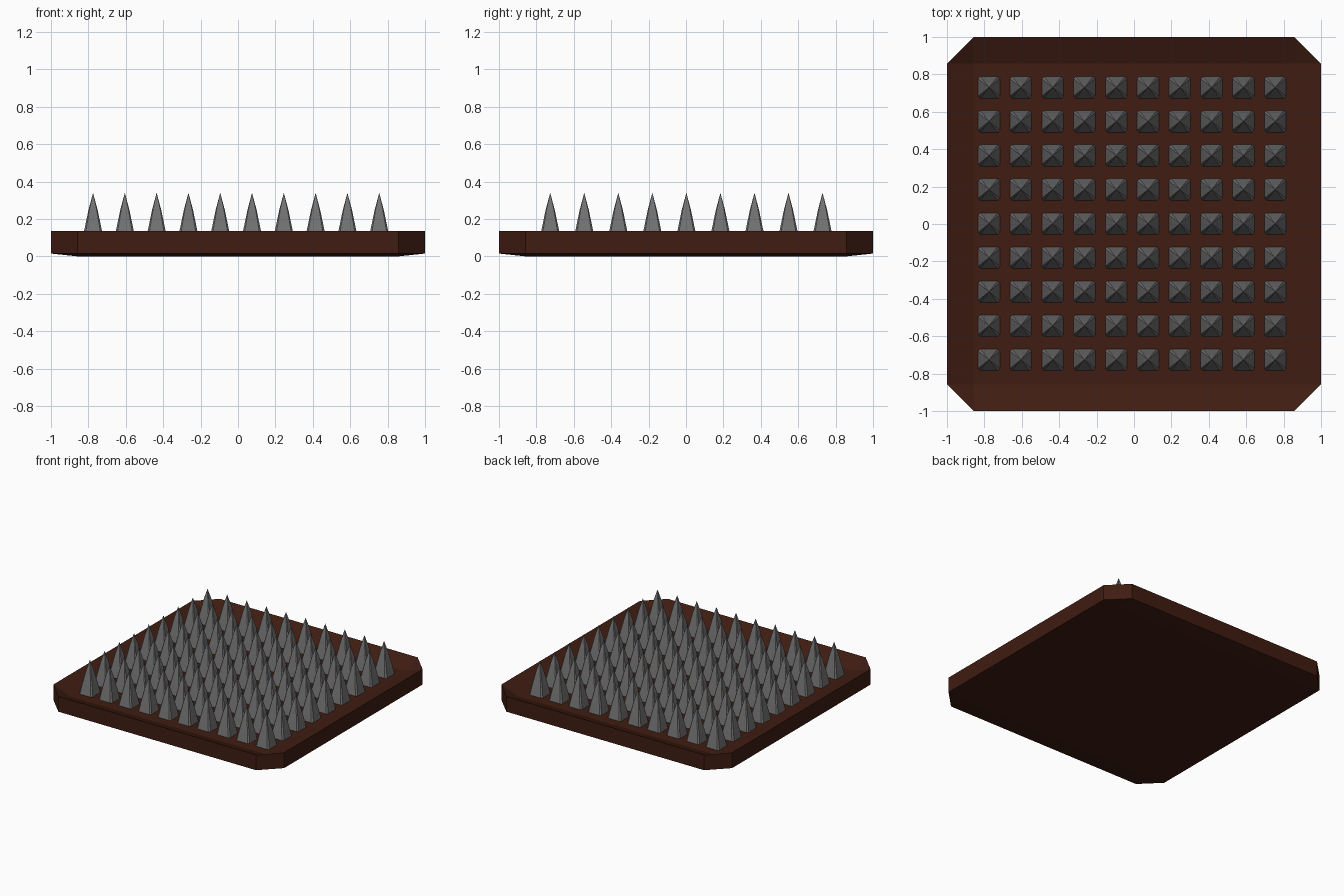
import bpy, bmesh

if "Cube" in bpy.data.objects:
    bpy.data.objects.remove(bpy.data.objects["Cube"])

def material(name, rgb):
    m = bpy.data.materials.new(name)
    m.diffuse_color = (*rgb, 1)
    m.use_nodes = True
    m.node_tree.nodes["Principled BSDF"].inputs["Base Color"].default_value = m.diffuse_color
    return m

def finish(name, bm, mat):
    bmesh.ops.recalc_face_normals(bm, faces=bm.faces)
    me = bpy.data.meshes.new(name)
    bm.to_mesh(me)
    bm.free()
    me.materials.append(mat)
    ob = bpy.data.objects.new(name, me)
    bpy.context.collection.objects.link(ob)
    return ob

def clipped_square(bm, r, inner, z):
    """Ring of 8 verts: a square of half-width r with clipped corners."""
    pts = [(inner, -r), (r, -inner), (r, inner), (inner, r),
           (-inner, r), (-r, inner), (-r, -inner), (-inner, -r)]
    return [bm.verts.new((x, y, z)) for x, y in pts]

def bridge(bm, a, b):
    for i in range(len(a)):
        j = (i + 1) % len(a)
        bm.faces.new((a[i], a[j], b[j], b[i]))

# Wooden board: clipped corners, raised sloping rim, slightly bevelled underside
R, I = 1.0, 0.857
TOP, FLOOR, LOW = 0.135, 0.08, 0.015
bm = bmesh.new()
upper = clipped_square(bm, R, I, TOP)
lower = clipped_square(bm, R, I, LOW)
bridge(bm, lower, upper)
for ring, z in ((upper, FLOOR), (lower, 0.0)):
    sq = [bm.verts.new((x * I, y * I, z)) for x, y in ((1, -1), (1, 1), (-1, 1), (-1, -1))]
    bm.faces.new(sq)
    for k in range(4):
        n = (k + 1) % 4
        bm.faces.new((ring[2 * k], ring[2 * k + 1], sq[k]))
        bm.faces.new((ring[2 * k + 1], ring[2 * n], sq[n], sq[k]))
finish("board", bm, material("dark_wood", (0.05, 0.012, 0.006)))

# One tapering spike with softened corners, shared by the whole grid
bm = bmesh.new()
rings = [clipped_square(bm, r, r * 0.8, z)
         for r, z in ((0.06, FLOOR - 0.01), (0.047, 0.14), (0.024, 0.25))]
bridge(bm, rings[0], rings[1])
bridge(bm, rings[1], rings[2])
tip = bm.verts.new((0, 0, 0.34))
for i in range(8):
    bm.faces.new((rings[2][i], rings[2][(i + 1) % 8], tip))
bm.faces.new(rings[0])
first = finish("spike", bm, material("iron", (0.17, 0.17, 0.17)))

# Grid of 10 by 9 spikes
for c in range(10):
    for r in range(9):
        ob = first
        if c or r:
            ob = first.copy()
            ob.name = f"spike_{c}_{r}"
            bpy.context.collection.objects.link(ob)
        ob.location = (-0.775 + 0.17 * c, -0.726 + 0.182 * r, 0)
